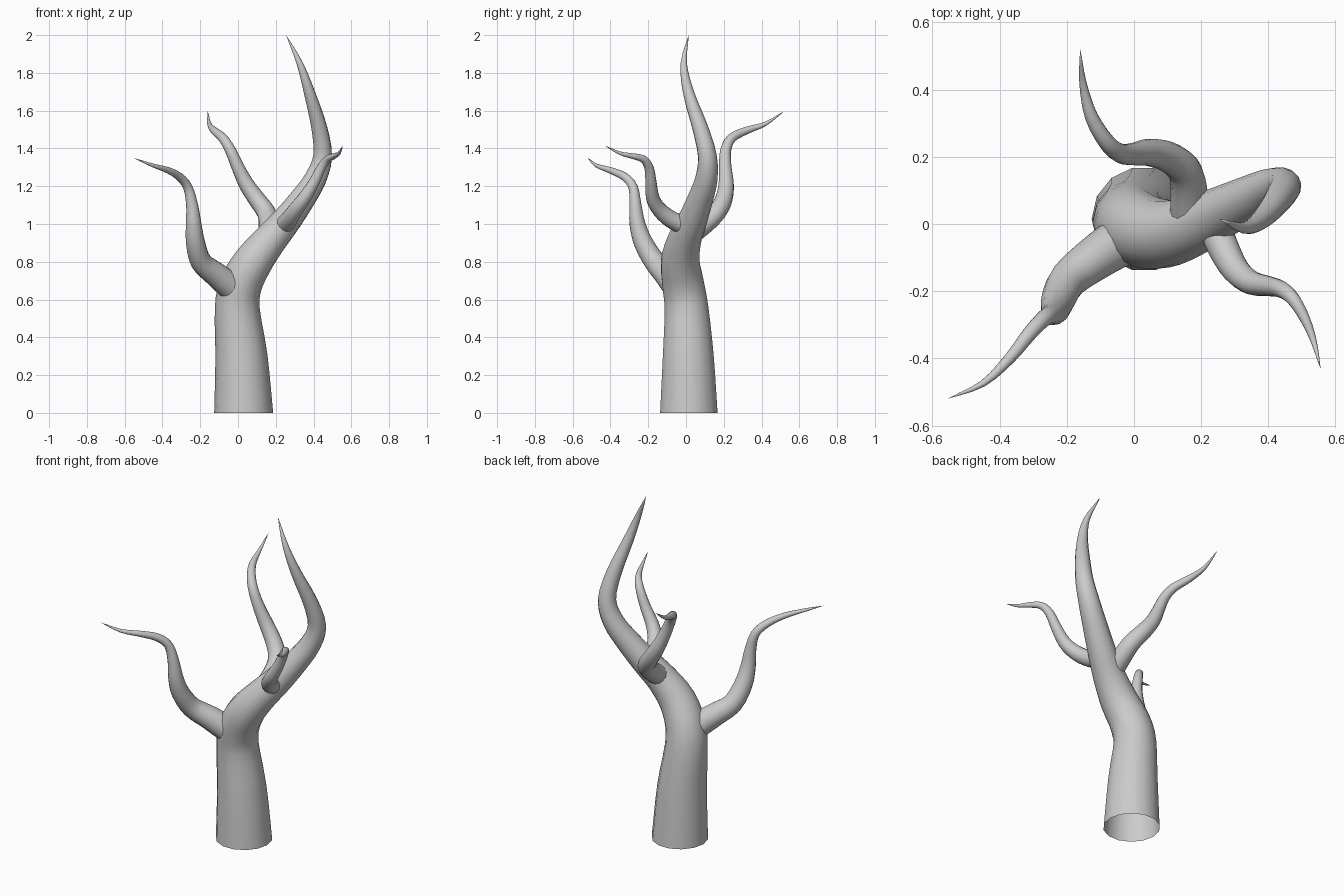
import bpy, bmesh, math
from mathutils import Vector

SIDES = 14
STEPS = 3


def spline(a, b, c, d, t):
    # Catmull-Rom between b and c
    return 0.5 * (2 * b + (c - a) * t + (2 * a - 5 * b + 4 * c - d) * t * t
                  + (3 * b - a - 3 * c + d) * t ** 3)


def limb(name, pts):
    """Tapered smooth tube through (x, y, z, radius) points, pointed at the end."""
    p = [Vector(q) for q in pts]
    p = [2 * p[0] - p[1]] + p + [2 * p[-1] - p[-2]]
    path = [spline(*p[i:i + 4], k / STEPS) for i in range(len(p) - 3) for k in range(STEPS)]
    path.append(p[-2])
    pos = [q.to_3d() for q in path]
    rad = [max(q[3], 0.001) for q in path]

    bm = bmesh.new()
    rings = []
    tangent = Vector((0, 0, 1))
    side = Vector((1, 0, 0))
    for i in range(len(pos) - 1):
        new = (pos[i + 1] - pos[max(i - 1, 0)]).normalized()
        if i == 0 and pos[0].z < 0.01:
            new = Vector((0, 0, 1))          # trunk foot stays level
        side = tangent.rotation_difference(new) @ side
        tangent = new
        up = tangent.cross(side)
        rings.append([bm.verts.new(pos[i] + rad[i] * (math.cos(a) * side + math.sin(a) * up))
                      for a in (2 * math.pi * k / SIDES for k in range(SIDES))])
    for lo, hi in zip(rings, rings[1:]):
        for k in range(SIDES):
            n = (k + 1) % SIDES
            bm.faces.new((lo[k], lo[n], hi[n], hi[k]))
    tip = bm.verts.new(pos[-1])
    for k in range(SIDES):
        bm.faces.new((rings[-1][k], rings[-1][(k + 1) % SIDES], tip))
    for f in bm.faces:
        f.smooth = True
    mesh = bpy.data.meshes.new(name)
    bm.to_mesh(mesh)
    bm.free()
    ob = bpy.data.objects.new(name, mesh)
    bpy.context.collection.objects.link(ob)
    return ob


# Trunk, open at the foot, bending into the tallest tip
limb("trunk", [
    (0.03, 0.015, 0, 0.156), (0.018, 0.012, 0.3, 0.138), (-0.004, 0.003, 0.55, 0.119),
    (0.015, -0.015, 0.68, 0.113), (0.08, -0.03, 0.80, 0.104), (0.165, -0.01, 0.91, 0.09),
    (0.25, 0.03, 1.01, 0.079), (0.34, 0.075, 1.13, 0.068), (0.41, 0.108, 1.24, 0.059),
    (0.448, 0.113, 1.36, 0.05), (0.43, 0.075, 1.51, 0.042), (0.38, 0.015, 1.69, 0.03),
    (0.327, -0.012, 1.85, 0.017), (0.255, 0.015, 2.0, 0.001)])

# Left front branch
limb("left_branch", [
    (-0.045, -0.055, 0.675, 0.074), (-0.12, -0.105, 0.735, 0.066), (-0.195, -0.165, 0.80, 0.057),
    (-0.225, -0.225, 0.90, 0.051), (-0.235, -0.257, 1.0, 0.042), (-0.243, -0.268, 1.1, 0.032),
    (-0.266, -0.28, 1.195, 0.025), (-0.31, -0.325, 1.25, 0.022), (-0.37, -0.40, 1.284, 0.017),
    (-0.45, -0.475, 1.31, 0.01), (-0.555, -0.52, 1.35, 0.001)])

# Back branch
limb("back_branch", [
    (0.165, 0.03, 0.95, 0.058), (0.163, 0.11, 1.01, 0.054), (0.147, 0.165, 1.065, 0.05),
    (0.10, 0.2, 1.13, 0.046), (0.045, 0.213, 1.21, 0.041), (0.0, 0.208, 1.3, 0.034),
    (-0.04, 0.21, 1.39, 0.029), (-0.08, 0.242, 1.455, 0.025), (-0.127, 0.32, 1.495, 0.02),
    (-0.152, 0.42, 1.53, 0.011), (-0.16, 0.52, 1.597, 0.001)])

# Right front branch
limb("right_branch", [
    (0.24, -0.01, 0.99, 0.05), (0.27, -0.08, 1.025, 0.046), (0.305, -0.14, 1.075, 0.041),
    (0.35, -0.175, 1.135, 0.036), (0.40, -0.185, 1.215, 0.03), (0.44, -0.195, 1.295, 0.025),
    (0.475, -0.225, 1.343, 0.02), (0.51, -0.285, 1.36, 0.015), (0.535, -0.35, 1.375, 0.009),
    (0.555, -0.43, 1.415, 0.001)])
